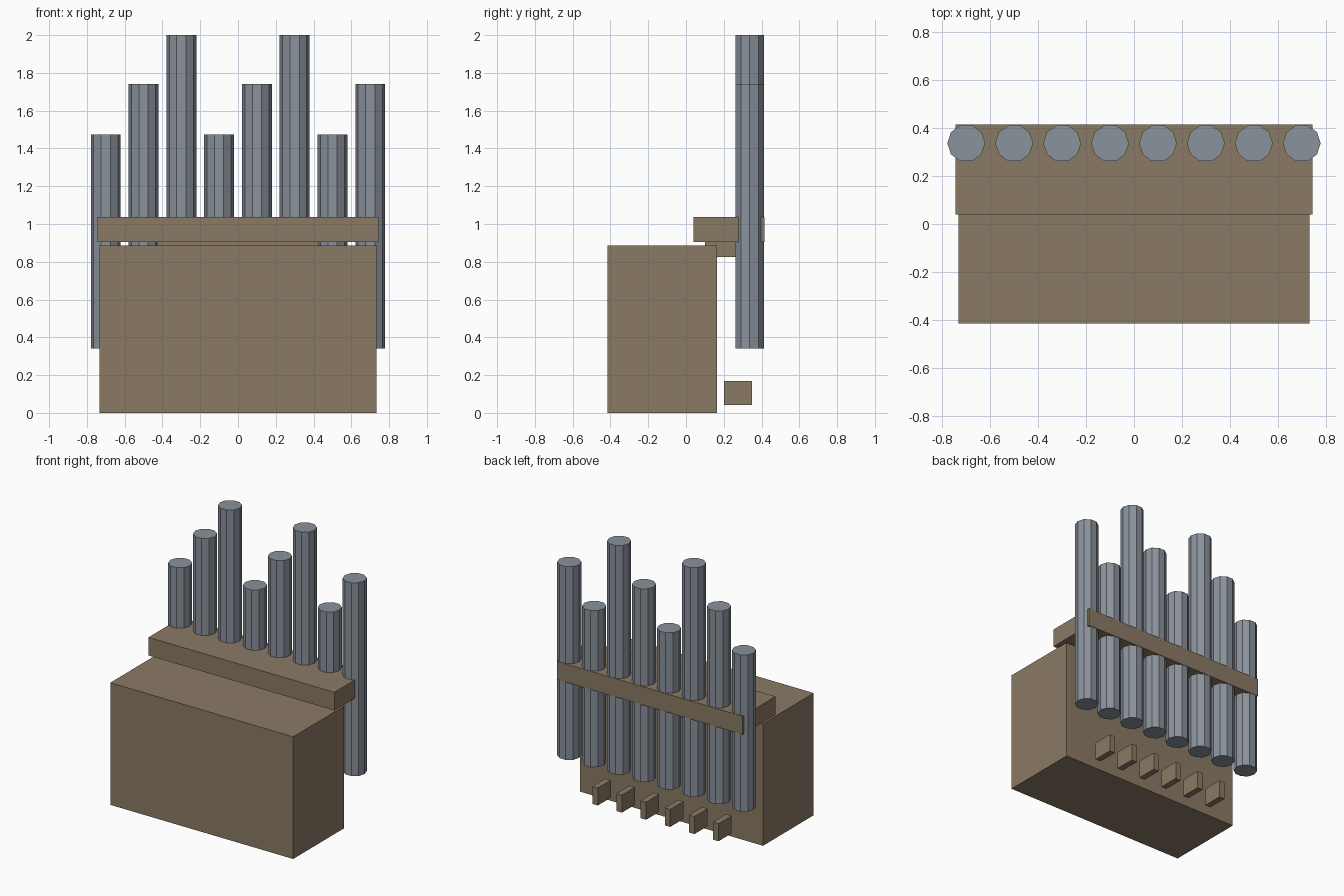
import bpy
import bmesh

if "Cube" in bpy.data.objects:
    bpy.data.objects.remove(bpy.data.objects["Cube"])


def make_material(name, rgb):
    mat = bpy.data.materials.new(name)
    mat.diffuse_color = (*rgb, 1.0)
    mat.use_nodes = True
    mat.node_tree.nodes["Principled BSDF"].inputs["Base Color"].default_value = mat.diffuse_color
    return mat


wood = make_material("brown_wood", (0.258, 0.195, 0.130))
metal = make_material("grey_metal", (0.254, 0.287, 0.332))


def finish(name, bm, mat):
    mesh = bpy.data.meshes.new(name)
    bm.to_mesh(mesh)
    bm.free()
    mesh.materials.append(mat)
    obj = bpy.data.objects.new(name, mesh)
    bpy.context.collection.objects.link(obj)
    return obj


def box(name, x, y, z, mat=wood):
    """Box from (min, max) ranges on each axis."""
    bm = bmesh.new()
    bmesh.ops.create_cube(bm, size=1.0)
    for v in bm.verts:
        v.co = [sum(r) / 2 + c * (r[1] - r[0]) for c, r in zip(v.co, (x, y, z))]
    return finish(name, bm, mat)


def pipe(name, x, y, radius, bottom, top):
    """Ten-sided upright cylinder with corners on the x axis."""
    bm = bmesh.new()
    bmesh.ops.create_circle(bm, cap_ends=True, radius=radius, segments=10)
    # put a corner exactly on +x so the flats face front and back
    first = max(bm.verts, key=lambda v: v.co.x)
    ring = first.co.xy.angle_signed((1, 0))
    if abs(ring) > 0.01:
        from mathutils import Matrix
        bmesh.ops.rotate(bm, verts=bm.verts, matrix=Matrix.Rotation(3.14159265 / 10, 3, 'Z'))
    bmesh.ops.translate(bm, verts=bm.verts, vec=(x, y, bottom))
    ext = bmesh.ops.extrude_face_region(bm, geom=bm.faces[:], use_keep_orig=True)
    new = [g for g in ext["geom"] if isinstance(g, bmesh.types.BMVert)]
    bmesh.ops.translate(bm, verts=new, vec=(0, 0, top - bottom))
    bmesh.ops.recalc_face_normals(bm, faces=bm.faces[:])
    return finish(name, bm, metal)


# main case, top shelf and keyboard under the shelf
box("case", (-0.733, 0.733), (-0.415, 0.165), (0.0, 0.885))
box("shelf", (-0.745, 0.745), (0.04, 0.415), (0.905, 1.037))
box("keyboard", (-0.43, 0.43), (0.10, 0.27), (0.825, 0.905))

# row of pedals at the back
for i in range(6):
    cx = -0.484 + i * 0.1936
    box(f"pedal_{i + 1}", (cx - 0.022, cx + 0.022), (0.20, 0.35), (0.043, 0.17))

# pipes repeating in three heights
heights = (1.475, 1.74, 2.0)
for i in range(8):
    pipe(f"pipe_{i + 1}", -0.7 + 0.2 * i, 0.337, 0.079, 0.34, heights[i % 3])
